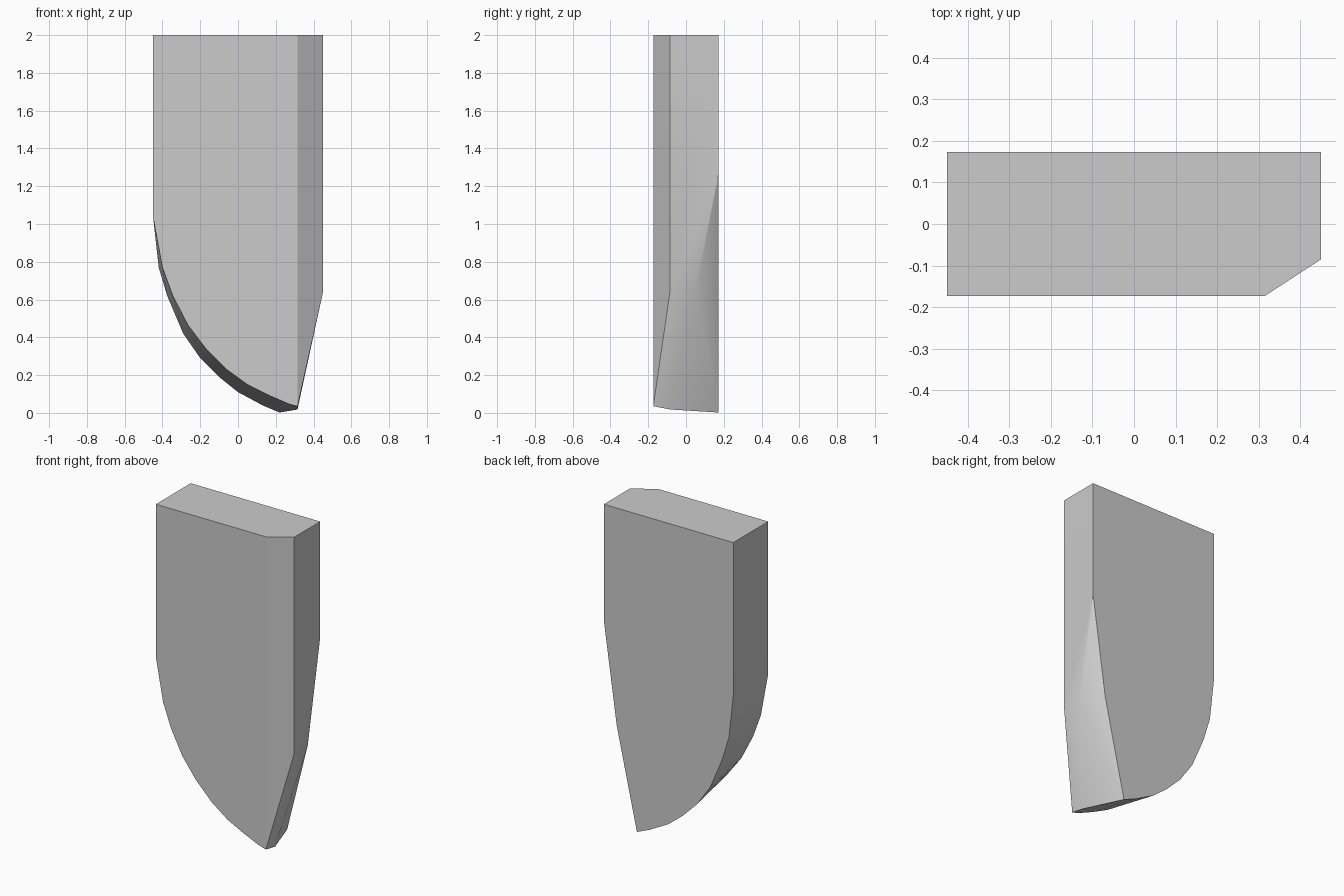
import bpy
import bmesh

cube = bpy.data.objects.get("Cube")
if cube:
    bpy.data.objects.remove(cube, do_unlink=True)

FRONT, BACK, TOP = -0.173, 0.173, 2.0
LEFT, RIGHT = 0.45, -0.45

# One plain grey for the whole block
grey = bpy.data.materials.new("plain grey")
grey.use_nodes = True
colour = (0.6, 0.6, 0.6, 1)
grey.diffuse_color = colour
grey.node_tree.nodes["Principled BSDF"].inputs["Base Color"].default_value = colour

# Curved lower edge as (x, z), on the front and on the back face
front_curve = [(RIGHT, 1.04), (-0.40, 0.77), (-0.345, 0.62), (-0.265, 0.465),
               (-0.17, 0.34), (-0.06, 0.23), (0.05, 0.15), (0.16, 0.095), (0.27, 0.047)]
back_curve = [(RIGHT, 1.04), (-0.42, 0.77), (-0.375, 0.62), (-0.29, 0.42),
              (-0.20, 0.29), (-0.10, 0.19), (0.0, 0.11), (0.13, 0.04), (0.22, 0.002)]

bm = bmesh.new()


def vert(x, y, z):
    return bm.verts.new((x, y, z))


front = [vert(x, FRONT, z) for x, z in front_curve]
back = [vert(x, BACK, z) for x, z in back_curve]

# Top corners
top_fr = vert(RIGHT, FRONT, TOP)
top_br = vert(RIGHT, BACK, TOP)
top_bl = vert(LEFT, BACK, TOP)
top_side = vert(LEFT, -0.085, TOP)
top_fl = vert(0.315, FRONT, TOP)

# Chamfer ends, tapered left side and tip
tip_front = vert(0.315, FRONT, 0.035)
tip_mid = vert(0.315, -0.083, 0.018)
knee_front = vert(LEFT, -0.085, 0.64)
knee_back = vert(LEFT, 0.05, 0.64)
side_back = vert(LEFT, BACK, 1.27)
edge_back = vert(0.36, BACK, 0.63)
tip_back = back[-1]

faces = [
    [top_fr, top_br, top_bl, top_side, top_fl],
    [top_fr, *front, tip_front, top_fl],
    [top_br, *back, edge_back, side_back, top_bl],
    [top_fr, top_br, back[0], front[0]],
    [top_fl, top_side, knee_front, tip_front],
    [top_side, top_bl, side_back, knee_back, knee_front],
    [side_back, edge_back, knee_back],
    [knee_back, edge_back, tip_back],
    [knee_front, knee_back, tip_mid],
    [knee_back, tip_back, tip_mid],
    [tip_front, knee_front, tip_mid],
    [front[-1], tip_front, tip_mid, tip_back],
]
# Curved underside
faces += [[front[i], front[i + 1], back[i + 1], back[i]] for i in range(len(front) - 1)]
for loop in faces:
    bm.faces.new(loop)
bmesh.ops.recalc_face_normals(bm, faces=bm.faces)

mesh = bpy.data.meshes.new("tapered_block")
bm.to_mesh(mesh)
bm.free()
mesh.materials.append(grey)
block = bpy.data.objects.new("tapered_block", mesh)
bpy.context.collection.objects.link(block)

# Smooth the curved and tapered faces, keep the real edges sharp
bpy.ops.object.select_all(action="DESELECT")
block.select_set(True)
bpy.context.view_layer.objects.active = block
bpy.ops.object.shade_smooth_by_angle(angle=0.5)
